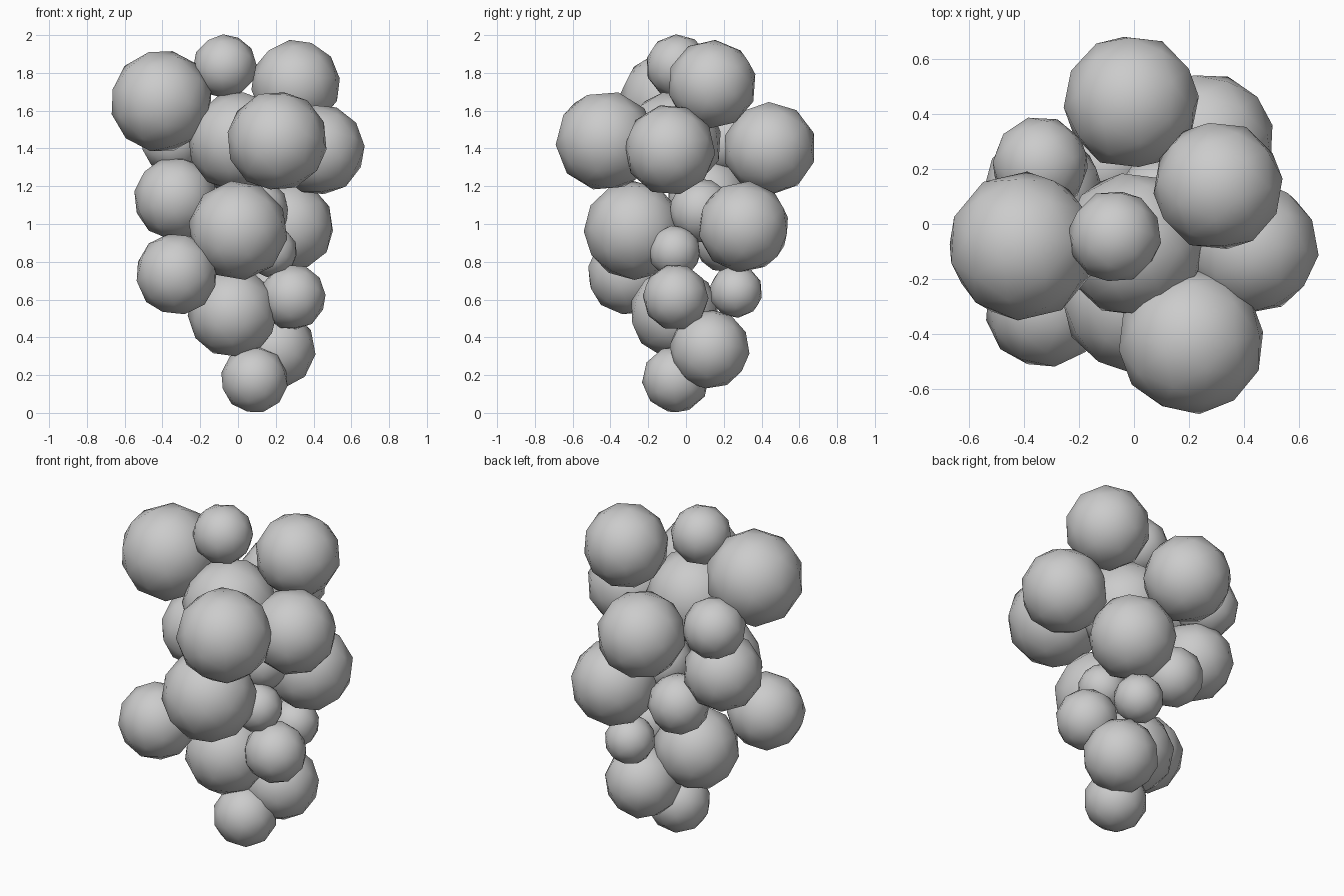
import bpy, random
from mathutils import Euler

random.seed(4)

# Grapes of the bunch, top to bottom: x, y, z, radius
grapes = [
    (-.07, -.045, 1.835, .168),
    (.305, .138, 1.74, .235),
    (-.405, -.08, 1.65, .27),
    (.207, -.425, 1.44, .265),
    (0, -.075, 1.435, .265),
    (-.34, .215, 1.44, .175),
    (-.01, .443, 1.4, .245),
    (.43, -.085, 1.393, .24),
    (-.33, .115, 1.135, .22),
    (.1, .08, 1.07, .17),
    (.265, .305, .985, .242),
    (0, -.277, .966, .262),
    (-.1, .21, .915, .172),
    (.175, -.06, .855, .138),
    (-.325, -.305, .735, .217),
    (.19, .265, .643, .14),
    (.29, -.055, .613, .174),
    (-.028, -.06, .53, .237),
    (.2, .125, .337, .21),
    (.087, -.055, .177, .177),
]

for i, (x, y, z, r) in enumerate(grapes):
    # low-poly smooth-shaded ball, turned a little differently each time
    rot = Euler([random.uniform(0, 6.28) for _ in range(3)])
    bpy.ops.mesh.primitive_ico_sphere_add(subdivisions=2, radius=r * 1.01,
                                          location=(x, y, z), rotation=rot)
    ob = bpy.context.object
    ob.name = f"grape_{i + 1:02d}"
    bpy.ops.object.shade_smooth()
